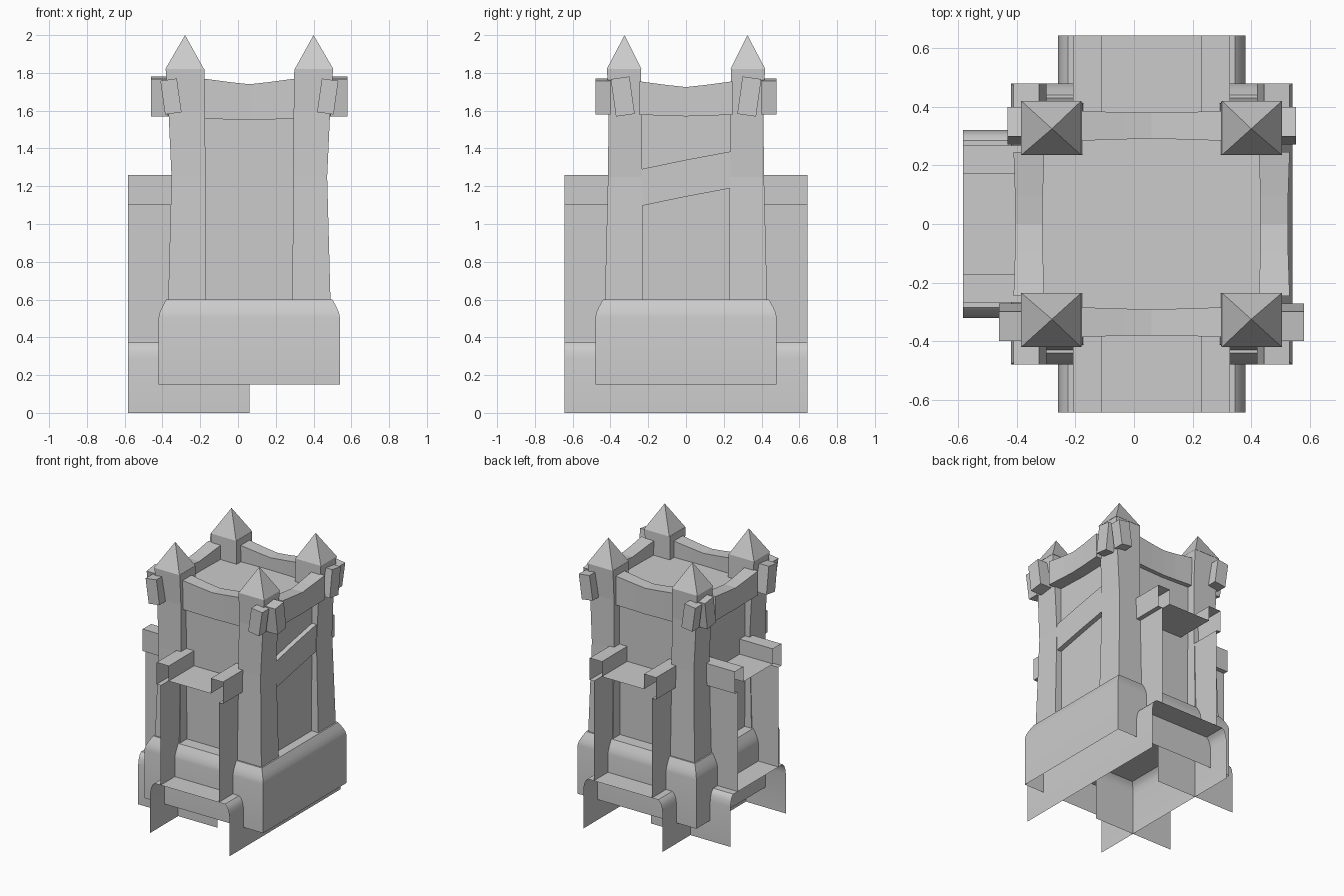
import bpy, bmesh, math
from mathutils import Matrix

cube = bpy.data.objects.get("Cube")
if cube:
    bpy.data.objects.remove(cube)

CENTRE = Matrix.Translation((0.06, 0, 0))      # tower axis
stone = bpy.data.materials.new("grey stone")
stone.use_nodes = True
GREY = (0.6, 0.6, 0.6, 1)
stone.diffuse_color = GREY
stone.node_tree.nodes["Principled BSDF"].inputs["Base Color"].default_value = GREY


def finish(name, bm, matrix=CENTRE, smooth=False, closed=True):
    if closed:
        bmesh.ops.recalc_face_normals(bm, faces=bm.faces)
    bm.transform(matrix)
    mesh = bpy.data.meshes.new(name)
    bm.to_mesh(mesh)
    bm.free()
    mesh.materials.append(stone)
    ob = bpy.data.objects.new(name, mesh)
    bpy.context.collection.objects.link(ob)
    if smooth:
        bpy.ops.object.select_all(action='DESELECT')
        ob.select_set(True)
        bpy.context.view_layer.objects.active = ob
        bpy.ops.object.shade_smooth_by_angle(angle=math.radians(35))


def loft(name, rings, matrix=CENTRE, smooth=False, bottom=True):
    """Solid through rings of equal point count."""
    bm = bmesh.new()
    loops = [[bm.verts.new(p) for p in ring] for ring in rings]
    n = len(rings[0])
    for a, b in zip(loops, loops[1:]):
        for i in range(n):
            j = (i + 1) % n
            bm.faces.new((a[i], a[j], b[j], b[i]))
    if bottom:
        bm.faces.new(loops[0][::-1])
    bm.faces.new(loops[-1])
    finish(name, bm, matrix, smooth)


def rect(x0, x1, y0, y1, z):
    return [(x0, y0, z), (x1, y0, z), (x1, y1, z), (x0, y1, z)]


def box(name, lo, hi, matrix=CENTRE):
    loft(name, [rect(lo[0], hi[0], lo[1], hi[1], z) for z in (lo[2], hi[2])], matrix)


def sheet(name, profile, y0, y1, matrix, smooth=False):
    """Thin open surface: an x-z profile drawn out along y."""
    bm = bmesh.new()
    pairs = [[bm.verts.new((x, y, z)) for y in (y0, y1)] for x, z in profile]
    for a, b in zip(pairs, pairs[1:]):
        bm.faces.new((a[0], b[0], b[1], a[1]))
    finish(name, bm, matrix, smooth, closed=False)


# Plinth with chamfered shoulder, open underneath
plinth = [(0.48, 0.15), (0.48, 0.505), (0.475, 0.53), (0.462, 0.56), (0.44, 0.60)]
loft("plinth", [rect(-h, h, -h, h, z) for h, z in plinth], smooth=True, bottom=False)

# Recessed tower walls with the roof floor on top
box("tower_walls", (-0.375, -0.35, 0.58), (0.375, 0.35, 1.65))

# Corner pillars, spires and tilted blocks: z, inner, outer x, outer y
section = [(0.58, 0.228, 0.43, 0.43), (1.25, 0.232, 0.412, 0.413),
           (1.6, 0.235, 0.428, 0.41), (1.82, 0.238, 0.443, 0.418)]
for sx, side in ((-1, "right"), (1, "left")):
    for sy, end in ((-1, "front"), (1, "back")):
        tag = f"{end}_{side}"
        loft(f"pillar_{tag}",
             [[(sx * x, sy * y, z) for x, y, z in rect(inner, ox, inner, oy, z)]
              for z, inner, ox, oy in section])
        bm = bmesh.new()
        foot = [bm.verts.new((sx * x, sy * y, z))
                for x, y, z in rect(0.24, 0.445, 0.235, 0.42, 1.82)]
        tip = bm.verts.new((sx * 0.34, sy * 0.325, 2.0))
        for i in range(4):
            bm.faces.new((foot[i], foot[(i + 1) % 4], tip))
        bm.faces.new(foot)
        finish(f"spire_{tag}", bm)

        tilt = math.radians(8)
        place = CENTRE @ Matrix.Translation((sx * 0.415, sy * 0.44, 1.675))
        box(f"end_block_{tag}", (-0.044, -0.04, -0.09), (0.044, 0.04, 0.09),
            place @ Matrix.Rotation(sx * tilt, 4, 'Y'))
        reach = 0.475 if sy < 0 else 0.447
        place = CENTRE @ Matrix.Translation((sx * reach, sy * 0.335, 1.675))
        box(f"side_block_{tag}", (-0.045, -0.05, -0.1), (0.045, 0.05, 0.1),
            place @ Matrix.Rotation(-sy * tilt, 4, 'X'))


# Gently dipping parapets between the pillars
def parapet(name, inner, outer, low, dip, angle):
    rings = []
    for t in (-1, -0.4, 0, 0.4, 1):
        top = dip + 0.03 * abs(t) ** 1.15
        y0, y1 = -outer - 0.006 * t * t, -inner + 0.006 * t * t
        x, base = t * 0.245, low + 0.008 * abs(t)
        rings.append([(x, y0, base), (x, y1, base), (x, y1, top), (x, y0, top)])
    loft(name, rings, CENTRE @ Matrix.Rotation(math.radians(angle), 4, 'Z'))


parapet("parapet_front", 0.29, 0.38, 1.55, 1.74, 0)
parapet("parapet_back", 0.29, 0.38, 1.55, 1.74, 180)
parapet("parapet_left", 0.372, 0.465, 1.57, 1.725, 90)
parapet("parapet_right", 0.372, 0.465, 1.57, 1.725, -90)

# Slanted plank across the left wall
loft("slanted_plank",
     [[(0.36, y, z), (0.41, y, z), (0.41, y, z + 0.195), (0.36, y, z + 0.195)]
      for y, z in ((-0.24, 1.095), (0, 1.145), (0.24, 1.19))])

# Three open bays of thin walls: skirt, sill, upper wall, hollow rail, canopy
DEPTH = 0.643
skirt = [(0.285, 0.372), (0.302, 0.355), (0.313, 0.33), (0.32, 0.29), (0.32, 0)]
rail = [(0.17, 1.15), (0.17, 1.26), (0.268, 1.26), (0.268, 1.10), (0.235, 1.10)]
wall = [(0.235, 1.10), (0.235, 0.372)]
for bay, angle in (("front", 0), ("right", -90), ("back", 180)):
    m = CENTRE @ Matrix.Rotation(math.radians(angle), 4, 'Z')
    for s, hand in ((-1, "a"), (1, "b")):
        for part, profile, inner in (("skirt", skirt, 0), ("rail", rail, -0.34),
                                     ("wall", wall, -0.34)):
            points = [(s * x, z) for x, z in profile]
            if s > 0:
                points.reverse()
            sheet(f"{bay}_bay_{part}_{hand}", points, -DEPTH, inner, m, part == "skirt")
    sheet(f"{bay}_bay_sill", [(-0.285, 0.372), (0.285, 0.372)], -DEPTH, 0, m)
    sheet(f"{bay}_bay_canopy", [(-0.17, 1.15), (0.17, 1.15)], -DEPTH, -0.34, m)
